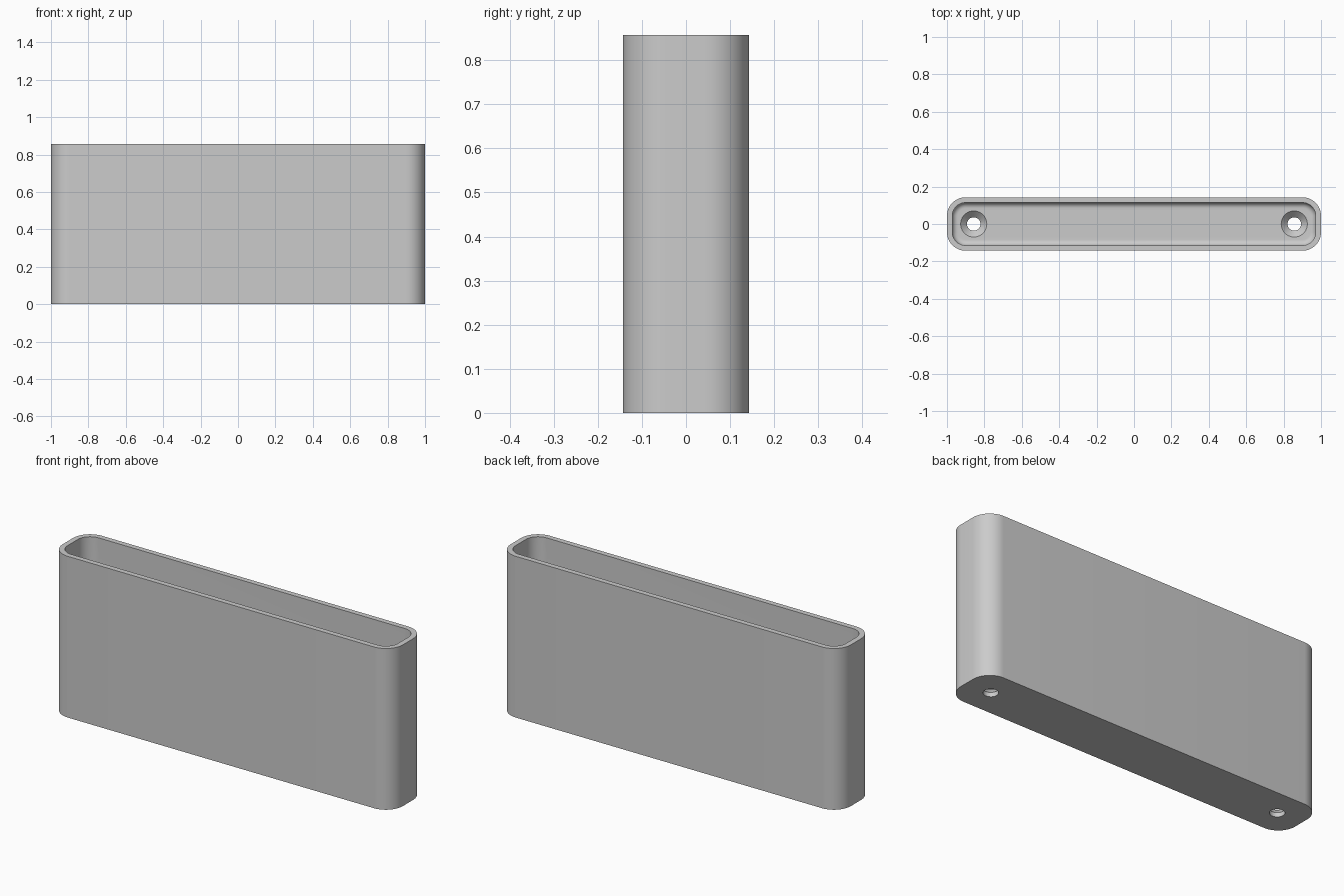
import bpy, bmesh, math

if "Cube" in bpy.data.objects:
    bpy.data.objects.remove(bpy.data.objects["Cube"])

LENGTH, DEPTH, HEIGHT = 2.0, 0.286, 0.857
CORNER, WALL, FLOOR, FILLET = 0.1, 0.0286, 0.057, 0.03
HOLE_X, HOLE_R, SINK_R = 0.857, 0.036, 0.07

grey = bpy.data.materials.new("grey plastic")
grey.diffuse_color = (0.6, 0.6, 0.6, 1)
grey.use_nodes = True
grey.node_tree.nodes["Principled BSDF"].inputs["Base Color"].default_value = grey.diffuse_color


def ring(bm, inset, z, steps=14):
    """Rounded rectangle outline, inset from the outer wall."""
    r = CORNER - inset
    cx, cy = LENGTH / 2 - CORNER, DEPTH / 2 - CORNER
    verts = []
    for q, (sx, sy) in enumerate([(1, 1), (-1, 1), (-1, -1), (1, -1)]):
        for i in range(steps + 1):
            a = math.pi / 2 * (q + i / steps)
            verts.append(bm.verts.new((sx * cx + r * math.cos(a), sy * cy + r * math.sin(a), z)))
    return verts


def loft(bm, rings):
    """Skin consecutive rings and cap both ends."""
    for a, b in zip(rings, rings[1:]):
        for i in range(len(a)):
            j = (i + 1) % len(a)
            bm.faces.new((a[i], a[j], b[j], b[i]))
    bm.faces.new(rings[0][::-1])
    bm.faces.new(rings[-1])


def finish(bm, name):
    bmesh.ops.recalc_face_normals(bm, faces=bm.faces)
    mesh = bpy.data.meshes.new(name)
    bm.to_mesh(mesh)
    bm.free()
    mesh.materials.append(grey)
    obj = bpy.data.objects.new(name, mesh)
    bpy.context.collection.objects.link(obj)
    return obj


# Open box: outer wall, rim, inner wall, filleted floor
bm = bmesh.new()
rings = [ring(bm, 0, 0), ring(bm, 0, HEIGHT), ring(bm, WALL, HEIGHT)]
for i in range(9):
    a = math.pi / 2 * i / 8
    rings.append(ring(bm, WALL + FILLET * (1 - math.cos(a)), FLOOR + FILLET * (1 - math.sin(a))))
loft(bm, rings)
box = finish(bm, "open_box")

# Countersunk screw holes through the floor
sink_z = FLOOR - (SINK_R - HOLE_R)
profile = [(HOLE_R, -0.05), (HOLE_R, sink_z), (SINK_R, FLOOR), (SINK_R, FLOOR + 0.1)]
for side in (-1, 1):
    bm = bmesh.new()
    loft(bm, [[bm.verts.new((side * HOLE_X + r * math.cos(math.tau * k / 40),
                             r * math.sin(math.tau * k / 40), z)) for k in range(40)]
              for r, z in profile])
    cutter = finish(bm, "hole_cutter")
    cutter.hide_render = True
    bpy.context.view_layer.objects.active = box
    mod = box.modifiers.new("screw_hole", 'BOOLEAN')
    mod.operation, mod.solver, mod.object = 'DIFFERENCE', 'EXACT', cutter
    bpy.ops.object.modifier_apply(modifier=mod.name)
    bpy.data.objects.remove(cutter)

# Smooth the curved walls, keep the rim and hole edges sharp
bpy.ops.object.select_all(action='DESELECT')
box.select_set(True)
bpy.context.view_layer.objects.active = box
bpy.ops.object.shade_smooth_by_angle(angle=math.radians(30))
